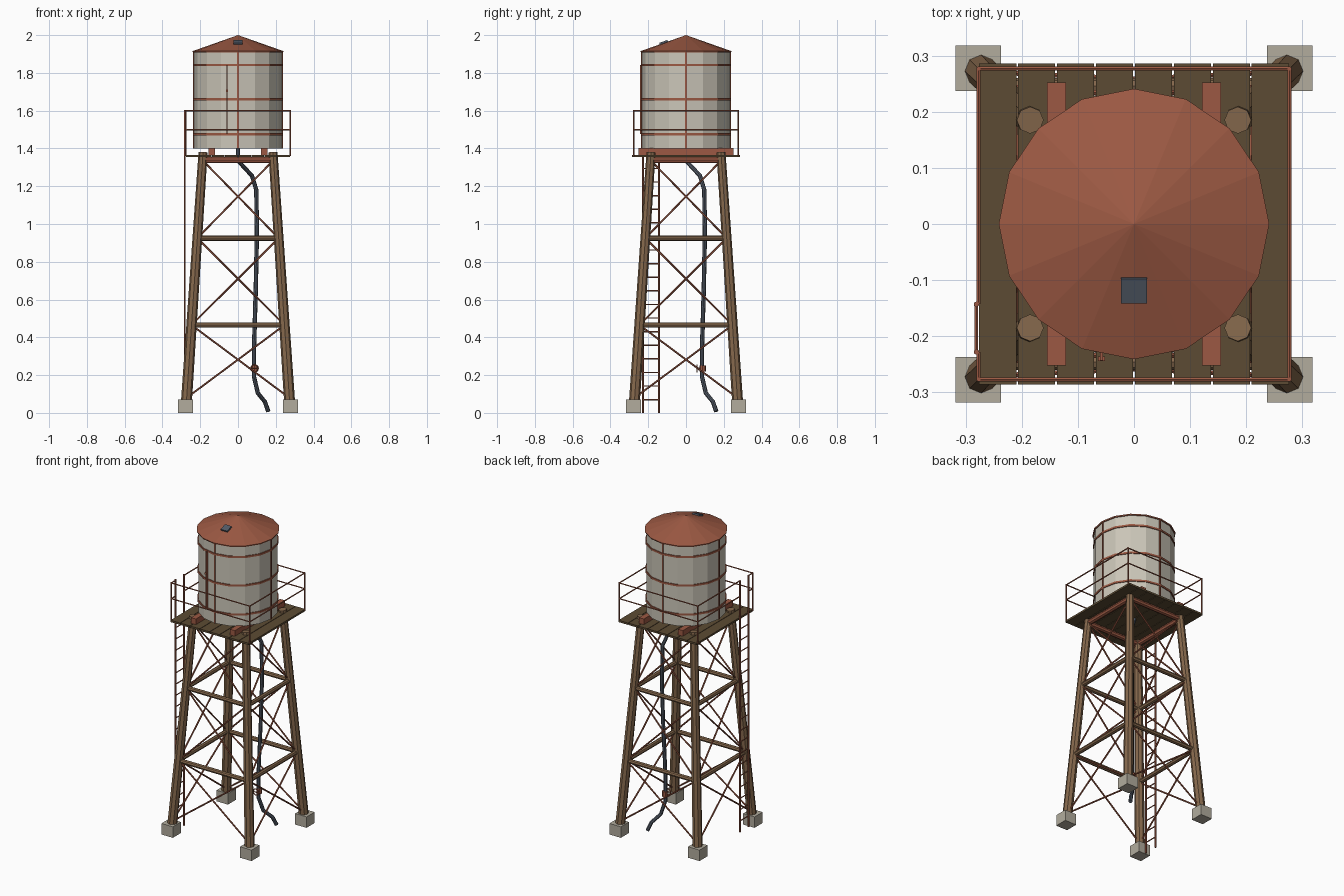
import bpy, bmesh, math
from mathutils import Vector, Matrix

if "Cube" in bpy.data.objects:
    bpy.data.objects.remove(bpy.data.objects["Cube"])


def material(name, r, g, b):
    def lin(c):
        c /= 255
        return c / 12.92 if c <= 0.04045 else ((c + 0.055) / 1.055) ** 2.4
    m = bpy.data.materials.new(name)
    m.diffuse_color = (lin(r), lin(g), lin(b), 1)
    m.use_nodes = True
    m.node_tree.nodes["Principled BSDF"].inputs["Base Color"].default_value = m.diffuse_color
    return m


RUST = material("rust red", 156, 89, 67)
CREAM = material("weathered cream", 203, 198, 184)
WOOD = material("timber brown", 133, 104, 76)
DECK = material("dark deck brown", 92, 75, 51)
STONE = material("concrete grey", 178, 172, 157)
STEEL = material("blue grey steel", 82, 90, 102)


def finish(name, bm, mat):
    bmesh.ops.recalc_face_normals(bm, faces=bm.faces)
    me = bpy.data.meshes.new(name)
    bm.to_mesh(me)
    bm.free()
    me.materials.append(mat)
    ob = bpy.data.objects.new(name, me)
    bpy.context.collection.objects.link(ob)
    return ob


def add_box(bm, centre, size, rot=Matrix()):
    m = Matrix.Translation(centre) @ rot @ Matrix.Diagonal((*size, 1))
    bmesh.ops.create_cube(bm, size=1, matrix=m)


def add_rod(bm, a, b, r1, r2=None, sides=6):
    a, b = Vector(a), Vector(b)
    d = b - a
    m = Matrix.Translation((a + b) / 2) @ d.to_track_quat('Z', 'Y').to_matrix().to_4x4()
    bmesh.ops.create_cone(bm, cap_ends=True, segments=sides, radius1=r1,
                          radius2=r1 if r2 is None else r2, depth=d.length, matrix=m)


def lathe(name, profile, mat, sides=16, closed=False):
    bm = bmesh.new()
    vs = [bm.verts.new((r, 0, z)) for r, z in profile]
    pairs = list(zip(vs, vs[1:])) + ([(vs[-1], vs[0])] if closed else [])
    edges = [bm.edges.new(p) for p in pairs]
    bmesh.ops.spin(bm, geom=vs + edges, cent=(0, 0, 0), axis=(0, 0, 1),
                   angle=math.tau, steps=sides)
    bmesh.ops.remove_doubles(bm, verts=bm.verts, dist=1e-5)
    return finish(name, bm, mat)


CORNERS = [(-1, -1), (1, -1), (1, 1), (-1, 1)]
SIDES = list(zip(CORNERS, CORNERS[1:] + CORNERS[:1]))


def on_leg(c, z):
    # centre line of a leaning leg at height z
    k = 0.277 - 0.092 * z / 1.38
    return Vector((c[0] * k, c[1] * k, z))


# Footings and legs
bm = bmesh.new()
for cx, cy in CORNERS:
    add_box(bm, (cx * 0.2775, cy * 0.2775, 0.035), (0.081, 0.081, 0.07))
finish("footings", bm, STONE)
bm = bmesh.new()
for c in CORNERS:
    add_rod(bm, on_leg(c, 0.05), on_leg(c, 1.38), 0.029, 0.024, 8)
finish("legs", bm, WOOD)

# Horizontal girts, top beams and crossed tie rods on all four sides
girts, beams, ties = bmesh.new(), bmesh.new(), bmesh.new()
for a, b in SIDES:
    for z in (0.465, 0.925):
        add_rod(girts, on_leg(a, z), on_leg(b, z), 0.014, sides=8)
    add_rod(beams, on_leg(a, 1.338), on_leg(b, 1.338), 0.016, sides=8)
    for lo, hi in ((0.08, 0.465), (0.465, 0.925), (0.925, 1.338)):
        add_rod(ties, on_leg(a, lo), on_leg(b, hi), 0.005)
        add_rod(ties, on_leg(b, lo), on_leg(a, hi), 0.005)
finish("girts", girts, WOOD)
finish("top_beams", beams, RUST)
finish("tie_rods", ties, RUST)

# Deck planks
bm = bmesh.new()
for i in range(8):
    add_box(bm, ((i - 3.5) * 0.0694, 0, 1.36), (0.0662, 0.572, 0.012))
finish("deck_planks", bm, DECK)

# Skids under the tank
bm = bmesh.new()
for s in (-1, 1):
    add_box(bm, (s * 0.138, 0, 1.384), (0.034, 0.505, 0.036))
finish("tank_skids", bm, RUST)

# Tank, hoops, seams and roof
lathe("tank", [(0, 1.40), (0.233, 1.40), (0.233, 1.911), (0, 1.911)], CREAM)
for i, z in enumerate((1.475, 1.66, 1.842)):
    lathe(f"tank_hoop_{i + 1}", [(0.23, z - 0.006), (0.238, z - 0.006),
                                 (0.238, z + 0.006), (0.23, z + 0.006)], RUST, closed=True)
bm = bmesh.new()
for i in range(4):
    a = i * math.pi / 2
    add_box(bm, (0.232 * math.cos(a), 0.232 * math.sin(a), 1.655), (0.01, 0.01, 0.51))
finish("tank_seams", bm, RUST)
lathe("roof", [(0, 2.0), (0.241, 1.915), (0.239, 1.908), (0, 1.908)], RUST)

# Roof hatch lying on the slope
bm = bmesh.new()
add_box(bm, (0, -0.118, 1.961), (0.046, 0.046, 0.012), Matrix.Rotation(math.atan(0.085 / 0.24), 4, 'X'))
finish("roof_hatch", bm, STEEL)

# Level gauge on the front of the tank
bm = bmesh.new()
add_box(bm, (-0.058, -0.231, 1.66), (0.006, 0.024, 0.365))
add_box(bm, (-0.058, -0.24, 1.705), (0.012, 0.008, 0.014))
finish("level_gauge", bm, RUST)

# Railing with an opening for the ladder on the left side
bm = bmesh.new()
R, LY0, LY1 = 0.277, -0.228, -0.143
for cx, cy in CORNERS:
    add_rod(bm, (cx * R, cy * R, 1.36), (cx * R, cy * R, 1.604), 0.004)
for z in (1.50, 1.60):
    add_rod(bm, (-R, -R, z), (R, -R, z), 0.004)
    add_rod(bm, (R, -R, z), (R, R, z), 0.004)
    add_rod(bm, (R, R, z), (-R, R, z), 0.004)
    add_rod(bm, (-R, R, z), (-R, LY1, z), 0.004)
    add_rod(bm, (-R, LY0, z), (-R, -R, z), 0.004)
finish("railing", bm, RUST)

# Ladder
bm = bmesh.new()
for y in (LY0, LY1):
    add_rod(bm, (-0.281, y, 0), (-0.281, y, 1.604), 0.005)
for i in range(18):
    z = 0.07 + i * 0.072
    add_rod(bm, (-0.281, LY0, z), (-0.281, LY1, z), 0.0035)
finish("ladder", bm, RUST)

# Down pipe, running out along the diagonal
path = [(0, 1.41), (0, 1.335), (0.028, 1.305), (0.074, 1.255), (0.097, 1.18), (0.1, 0.95),
        (0.094, 0.65), (0.085, 0.35), (0.085, 0.19), (0.105, 0.105), (0.143, 0.058), (0.16, 0.008)]
bm = bmesh.new()
rings = []
pts = [Vector((d, d, z)) for d, z in path]
side = Vector((1, -1, 0)).normalized()
for i, p in enumerate(pts):
    t = (pts[min(i + 1, len(pts) - 1)] - pts[max(i - 1, 0)]).normalized()
    up = t.cross(side)
    rings.append([bm.verts.new(p + 0.0115 * (side * math.cos(k * math.tau / 8) + up * math.sin(k * math.tau / 8)))
                  for k in range(8)])
for r0, r1 in zip(rings, rings[1:]):
    for k in range(8):
        bm.faces.new((r0[k], r0[k - 1], r1[k - 1], r1[k]))
bm.faces.new(rings[0])
bm.faces.new(rings[-1])
finish("down_pipe", bm, STEEL)

# Valve body, stem and hand wheel
bm = bmesh.new()
V = Vector((0.088, 0.088, 0.235))
add_rod(bm, V - Vector((0, 0, 0.017)), V + Vector((0, 0, 0.017)), 0.017, sides=8)
add_rod(bm, V, V - Vector((0, 0.032, 0)), 0.004)
rim = [V + Vector((0.02 * math.cos(k * math.tau / 10), -0.03, 0.02 * math.sin(k * math.tau / 10)))
       for k in range(10)]
for k in range(10):
    add_rod(bm, rim[k - 1], rim[k], 0.0035, sides=5)
for k in (0, 5):
    add_rod(bm, V + Vector((0, -0.03, 0)), rim[k], 0.0025, sides=5)
finish("valve", bm, RUST)
